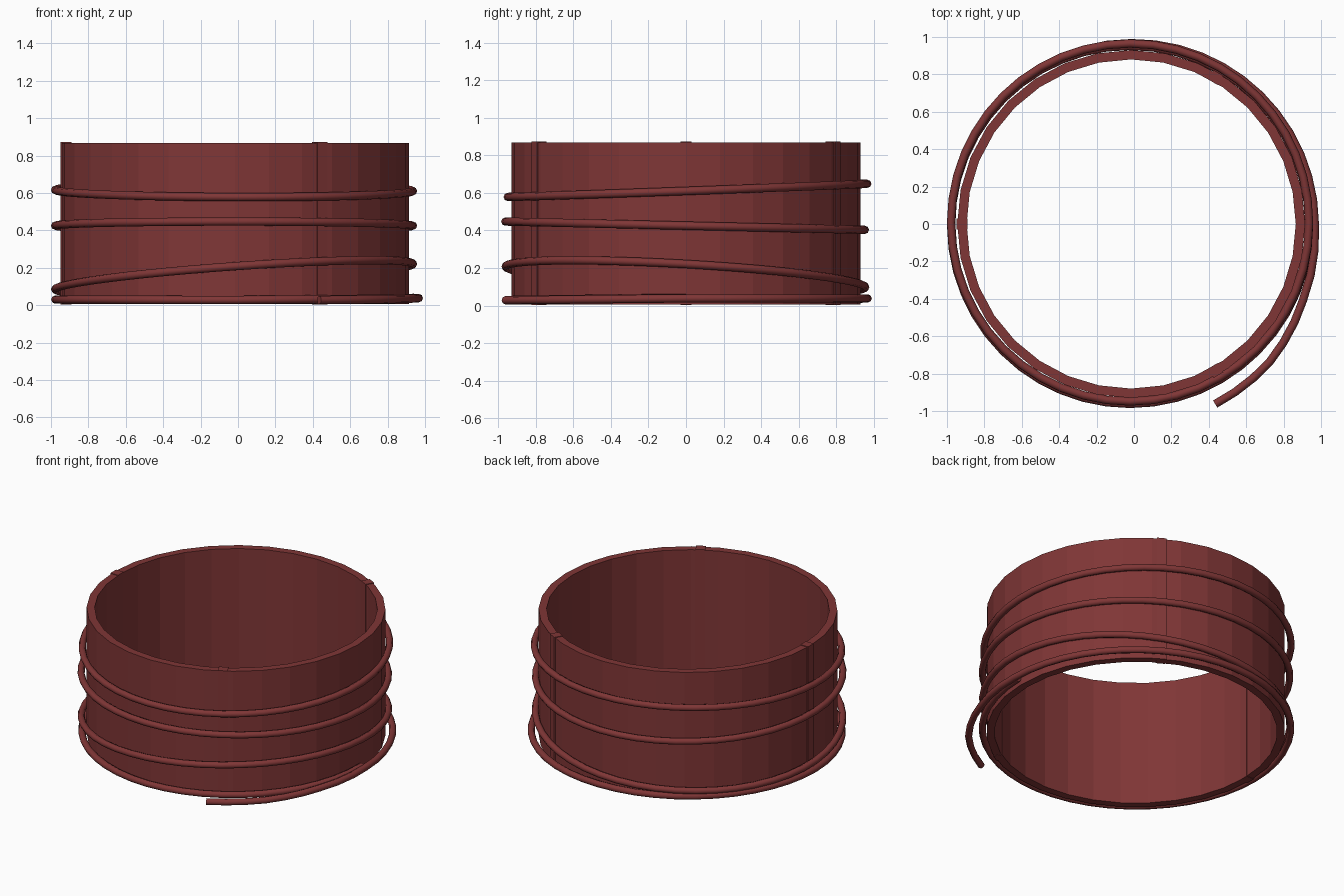
import bpy, bmesh, math
from mathutils import Vector, Matrix

if "Cube" in bpy.data.objects:
    bpy.data.objects.remove(bpy.data.objects["Cube"])

mat = bpy.data.materials.new("dark red")
mat.diffuse_color = (0.215, 0.037, 0.037, 1)
mat.use_nodes = True
mat.node_tree.nodes["Principled BSDF"].inputs["Base Color"].default_value = mat.diffuse_color
CX = -0.015          # centre of the band
ROPE = 0.022         # rope thickness (radius)


def finish(name, bm):
    bmesh.ops.recalc_face_normals(bm, faces=bm.faces)
    mesh = bpy.data.meshes.new(name)
    bm.to_mesh(mesh)
    bm.free()
    mesh.materials.append(mat)
    ob = bpy.data.objects.new(name, mesh)
    bpy.context.collection.objects.link(ob)
    return ob


def rope(name, points, closed, sides=8):
    """Sweep a round section along a nearly horizontal path."""
    bm = bmesh.new()
    n = len(points)
    rings = []
    for i, p in enumerate(points):
        a = points[(i - 1) % n] if closed else points[max(i - 1, 0)]
        b = points[(i + 1) % n] if closed else points[min(i + 1, n - 1)]
        t = (b - a).normalized()
        side = t.cross(Vector((0, 0, 1))).normalized()
        up = side.cross(t)
        rings.append([bm.verts.new(p + ROPE * (side * math.cos(k) + up * math.sin(k)))
                      for k in (2 * math.pi * j / sides for j in range(sides))])
    for i in range(n if closed else n - 1):
        r, s = rings[i], rings[(i + 1) % n]
        for j in range(sides):
            k = (j + 1) % sides
            bm.faces.new((r[j], r[k], s[k], s[j]))
    if not closed:
        bm.faces.new(rings[0])
        bm.faces.new(rings[-1])
    ob = finish(name, bm)
    ob.data.shade_smooth()
    ob.data.set_sharp_from_angle(angle=math.radians(50))


# Hollow band with 32 flat sides
bm = bmesh.new()
N = 32
profile = [(0.93, 0.005), (0.93, 0.868), (0.88, 0.868), (0.88, 0.005)]
cols = [[bm.verts.new((CX + r * math.cos(a), r * math.sin(a), z)) for r, z in profile]
        for a in (2 * math.pi * i / N for i in range(N))]
for i in range(N):
    c, d = cols[i], cols[(i + 1) % N]
    for j in range(4):
        k = (j + 1) % 4
        bm.faces.new((c[j], d[j], d[k], c[k]))
finish("band", bm)

# Three upright staves set into the band wall
for i, deg in enumerate((60, 180, 300)):
    bm = bmesh.new()
    bmesh.ops.create_cube(bm, size=1, matrix=Matrix.Translation((CX, 0, 0.4375))
                          @ Matrix.Rotation(math.radians(deg), 4, 'Z')
                          @ Matrix.Translation((0.904, 0, 0))
                          @ Matrix.Diagonal((0.058, 0.06, 0.869, 1)))
    finish(f"stave_{i + 1}", bm)

# Tilted closed hoops: centre y, mean height, rise towards +x, rise towards +y
hoops = {"upper_hoop": (0.008, 0.613, -0.003, 0.035),
         "middle_hoop": (-0.005, 0.425, 0.0, -0.022),
         "lower_hoop": (-0.003, 0.153, 0.068, -0.055)}
for name, (cy, z, tx, ty) in hoops.items():
    pts = []
    for i in range(48):
        a = 2 * math.pi * i / 48
        c, s = math.cos(a), math.sin(a)
        pts.append(Vector((-0.021 + 0.957 * c, cy + 0.957 * s, z + tx * c + ty * s)))
    rope(name, pts, True)

# Open coil at the foot with a loose tail: angle, radius, height
keys = [(-65, 1.062, 0.028), (-45, 1.045, 0.03), (-24, 1.005, 0.034), (0, 0.982, 0.038),
        (90, 0.967, 0.038), (180, 0.962, 0.03), (270, 0.957, 0.028), (360, 0.955, 0.04)]
pts = []
for (a0, r0, z0), (a1, r1, z1) in zip(keys, keys[1:]):
    steps = max(3, round((a1 - a0) / 7.5))
    for k in range(steps):
        f = k / steps
        a = math.radians(a0 + (a1 - a0) * f)
        r = r0 + (r1 - r0) * f
        pts.append(Vector((CX + r * math.cos(a), r * math.sin(a), z0 + (z1 - z0) * f)))
pts.append(Vector((CX + keys[-1][1], 0, keys[-1][2])))
rope("foot_coil", pts, False)
